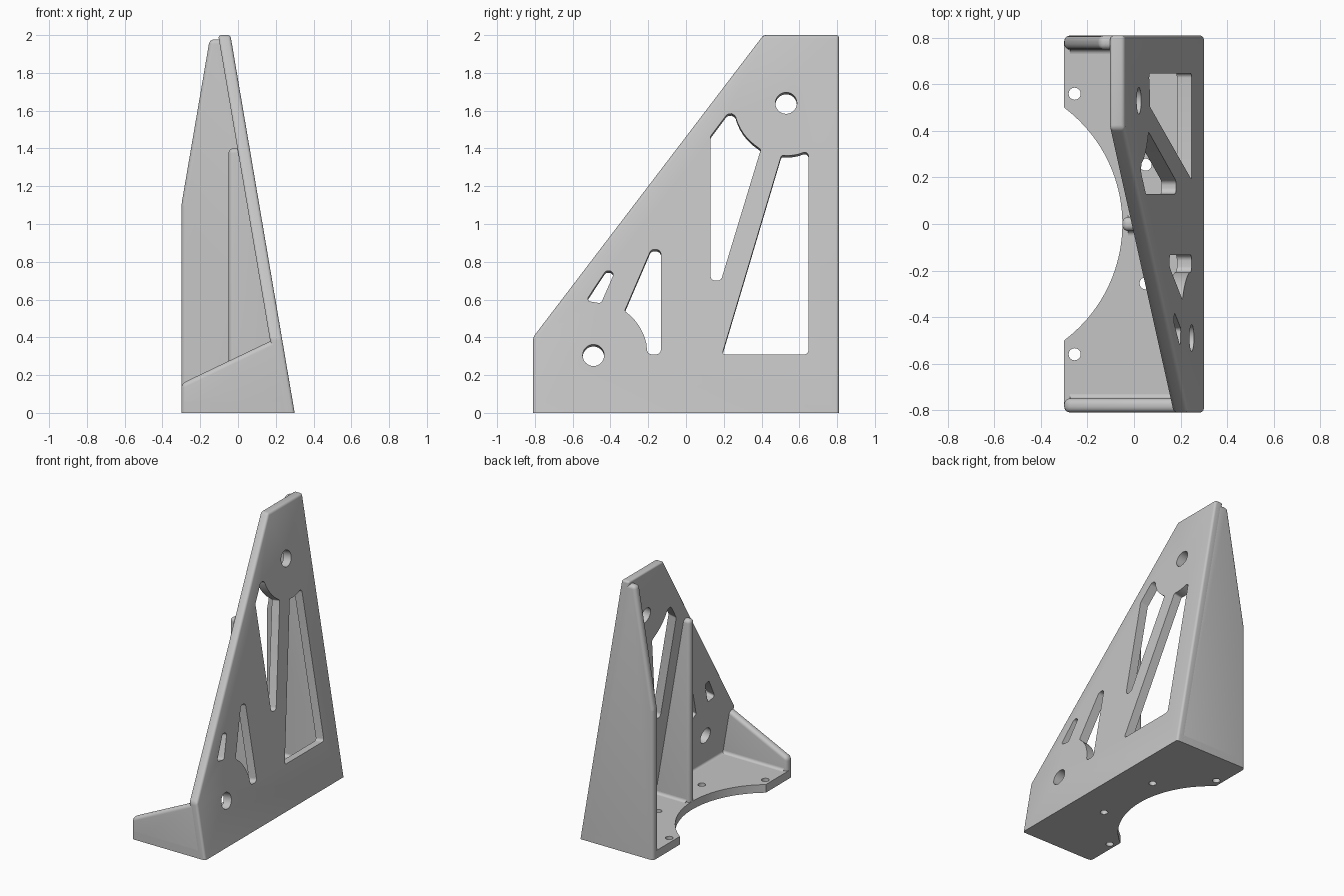
import bpy, bmesh, math
from mathutils import Vector

cube = bpy.data.objects.get("Cube")
if cube:
    bpy.data.objects.remove(cube, do_unlink=True)

SLOPE, THICK, BASE, HALF = 0.17, 0.065, 0.06, 0.81

metal = bpy.data.materials.new("light_grey_metal")
metal.use_nodes = True
grey = (0.56, 0.56, 0.56, 1)
metal.diffuse_color = grey
metal.node_tree.nodes["Principled BSDF"].inputs["Base Color"].default_value = grey


def add_solid(bm, ring_a, ring_b):
    a = [bm.verts.new(p) for p in ring_a]
    b = [bm.verts.new(p) for p in ring_b]
    bm.faces.new(a)
    bm.faces.new(b[::-1])
    for i in range(len(a)):
        j = (i + 1) % len(a)
        bm.faces.new((a[i], b[i], b[j], a[j]))


def make(name, rings, radius=0, rounded=lambda p, q: max(p.z, q.z) > 0.001):
    """Object from pairs of rings, with chosen edges rounded."""
    bm = bmesh.new()
    for a, b in rings:
        add_solid(bm, a, b)
    bmesh.ops.recalc_face_normals(bm, faces=bm.faces)
    if radius:
        edges = [e for e in bm.edges if rounded(e.verts[0].co, e.verts[1].co)]
        bmesh.ops.bevel(bm, geom=edges, offset=radius, segments=5,
                        profile=0.5, affect='EDGES', clamp_overlap=True)
    mesh = bpy.data.meshes.new(name)
    bm.to_mesh(mesh)
    bm.free()
    mesh.materials.append(metal)
    ob = bpy.data.objects.new(name, mesh)
    bpy.context.collection.objects.link(ob)
    return ob


def activate(ob):
    bpy.ops.object.select_all(action='DESELECT')
    ob.select_set(True)
    bpy.context.view_layer.objects.active = ob


def cut(ob, rings):
    tool = make("cutter", rings)
    tool.hide_render = True
    mod = ob.modifiers.new("holes", 'BOOLEAN')
    mod.operation, mod.solver, mod.object = 'DIFFERENCE', 'EXACT', tool
    activate(ob)
    bpy.ops.object.modifier_apply(modifier=mod.name)
    bpy.data.objects.remove(tool, do_unlink=True)


def arc(cx, cy, r, start, end, n):
    angles = [math.radians(start + (end - start) * i / (n - 1)) for i in range(n)]
    return [(cx + r * math.cos(t), cy + r * math.sin(t)) for t in angles]


def circle(cx, cy, r, n=32):
    return arc(cx, cy, r, 0, 360, n + 1)[:-1]


def round_corners(points):
    """Points are (u, v, radius); plain (u, v) points stay sharp."""
    out = []
    for i, p in enumerate(points):
        c = Vector(p[:2])
        if len(p) == 2:
            out.append(tuple(c))
            continue
        a = (Vector(points[i - 1][:2]) - c).normalized()
        b = (Vector(points[(i + 1) % len(points)][:2]) - c).normalized()
        half = a.angle(b) / 2
        mid = c + (a + b).normalized() * p[2] / math.sin(half)
        t = p[2] / math.tan(half)
        s, e = c + a * t - mid, c + b * t - mid
        for k in range(7):
            out.append(tuple(mid + s.lerp(e, k / 6).normalized() * p[2]))
    return out


def on_plate(points, depth):
    # Depth is measured along the leaning plate's normal
    return [(0.3 - SLOPE * z - depth, y, z - SLOPE * depth) for y, z in points]


def upright(points, y):
    return [(x, y, z) for x, z in points]


def flat(points, z):
    return [(x, y, z) for x, y in points]


# Leaning main plate
outline = [(-HALF, 0), (HALF, 0), (HALF, 2), (0.41, 2), (-HALF, 0.4)]
outer = on_plate(outline, 0)
inner = [(x - THICK, y, z) for x, y, z in outer]
plate = make("main_plate", [(outer, inner)], 0.016)

# Round holes and lightening slots, curved around the round holes
upper, lower = (0.53, 1.64), (-0.49, 0.305)
slots = [
    circle(*upper, 0.057), circle(*lower, 0.057),
    round_corners([(0.13, 1.465, 0.02), (0.253, 1.628, 0.03),
                   *arc(*upper, 0.277, 197, 233, 7), (0.396, 1.395, 0.012),
                   (0.185, 0.7, 0.025), (0.13, 0.7, 0.025)]),
    round_corners([(0.191, 0.31, 0.012), (0.648, 0.31, 0.02), (0.648, 1.388, 0.02),
                   *arc(*upper, 0.278, 284, 271, 4), (0.505, 1.364, 0.012)]),
    round_corners([(-0.133, 0.31, 0.025), (-0.133, 0.865, 0.024),
                   (-0.185, 0.865, 0.024), (-0.325, 0.54, 0.01),
                   *arc(*lower, 0.287, 47, 12, 7), (-0.205, 0.31, 0.025)]),
    round_corners([(-0.53, 0.593, 0.015), (-0.45, 0.58, 0.02),
                   (-0.375, 0.752, 0.02), (-0.425, 0.752, 0.02)]),
]
cut(plate, [(on_plate(s, -0.05), on_plate(s, 0.13)) for s in slots])

# Base with a circular bite and four screw holes
bite = arc(-0.675, 0, 0.625, 53.13, -53.13, 41)
floor = [(-0.3, -HALF), (0.27, -HALF), (0.27, HALF), (-0.3, HALF)] + bite
base = make("base", [(flat(floor, 0), flat(floor, BASE))], 0.025,
            lambda p, q: abs(p.z - q.z) > 0.01 and p.x < -0.29 and abs(p.y) > 0.8)
screws = [circle(x, s * y, 0.026, 24)
          for x, y in ((-0.255, 0.56), (0.05, 0.255)) for s in (-1, 1)]
cut(base, [(flat(c, -0.1), flat(c, 0.2)) for c in screws])

# Front gusset, back wall and middle rib, with rounded edges
front = [(-0.3, 0), (0.28, 0), (0.213, 0.4), (-0.3, 0.155)]
back = [(-0.3, 0), (0.28, 0), (-0.056, 1.978), (-0.15, 1.978), (-0.3, 1.1)]
rib = [(-0.05, 0), (0.26, 0), (0.022, 1.4), (-0.05, 1.4)]
for name, shape, y0, y1 in (("front_gusset", front, -HALF, -0.75),
                            ("back_wall", back, 0.75, HALF),
                            ("middle_rib", rib, -0.03, 0.03)):
    make(name, [(upright(shape, y0), upright(shape, y1))], 0.025)


# Small fillets in the inner corners
def fillet(name, p, q, u, v, r=0.02):
    p, q, u, v = (Vector(t) for t in (p, q, u, v))
    section = [Vector((0, 0, 0))] + [
        r * (u * (1 - math.cos(t)) + v * (1 - math.sin(t)))
        for t in (math.pi / 2 * k / 6 for k in range(7))]
    make(name, [([p + s for s in section], [q + s for s in section])])


foot = 0.3 - THICK - SLOPE * BASE
up = (0, 0, 1)
fillet("plate_fillet", (foot, -0.76, BASE), (foot, 0.76, BASE),
       (-1, 0, 0), (-SLOPE, 0, 1))
for name, x, y, side in (("front_fillet", -0.275, -0.75, 1),
                         ("back_fillet", -0.275, 0.75, -1),
                         ("rib_front_fillet", -0.025, -0.03, -1),
                         ("rib_back_fillet", -0.025, 0.03, 1)):
    fillet(name, (x, y, BASE), (foot, y, BASE), (0, side, 0), up)

for ob in list(bpy.context.scene.objects):
    if ob.type == 'MESH' and metal.name in ob.data.materials:
        activate(ob)
        bpy.ops.object.shade_smooth_by_angle(angle=math.radians(30))
